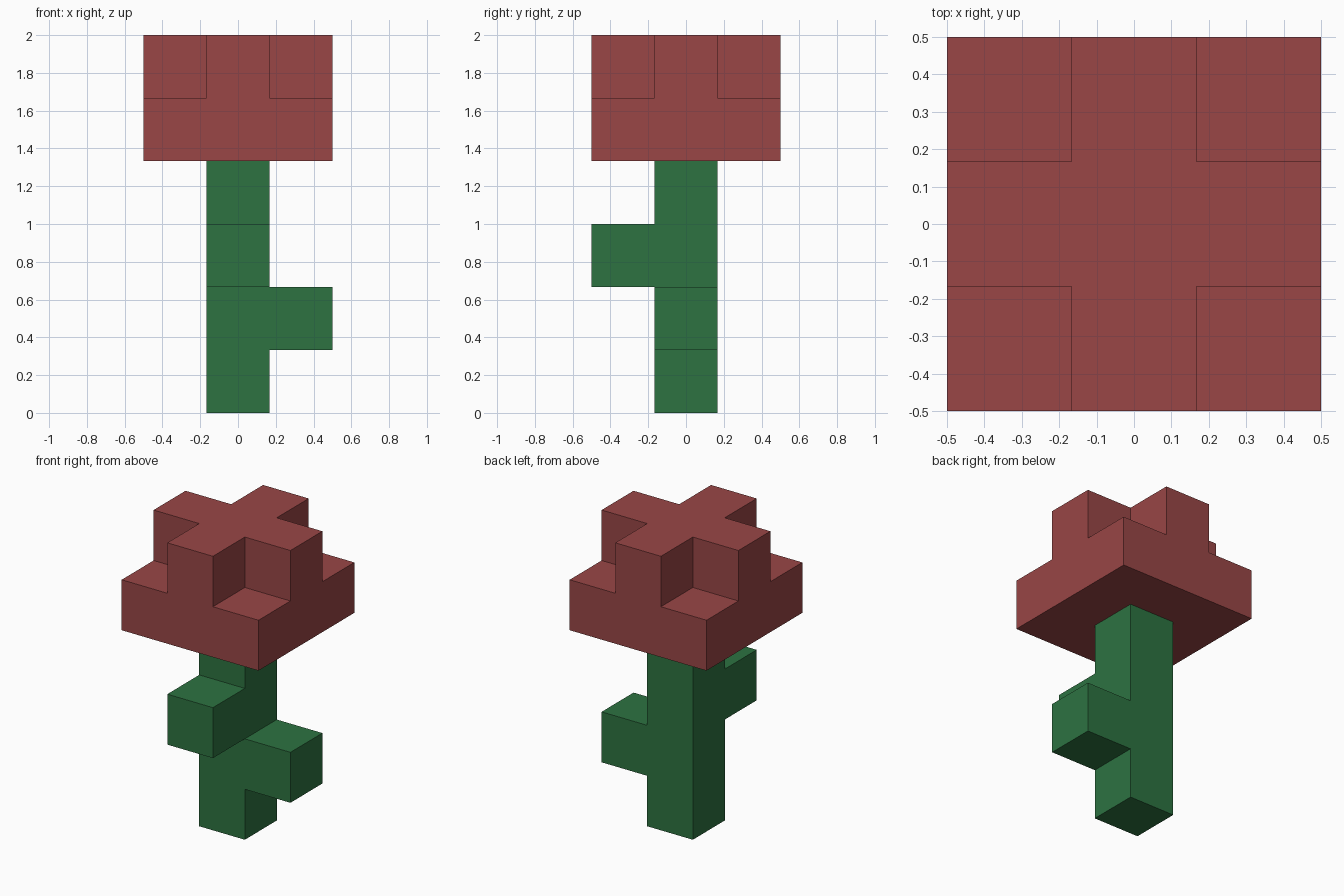
import bpy
import bmesh
from mathutils import Vector

if "Cube" in bpy.data.objects:
    bpy.data.objects.remove(bpy.data.objects["Cube"])

U = 1 / 3  # edge length of one building block
STEPS = [Vector(d) for d in ((1, 0, 0), (-1, 0, 0), (0, 1, 0),
                             (0, -1, 0), (0, 0, 1), (0, 0, -1))]


def make_material(name, color):
    mat = bpy.data.materials.new(name)
    mat.diffuse_color = (*color, 1)
    mat.use_nodes = True
    mat.node_tree.nodes["Principled BSDF"].inputs["Base Color"].default_value = mat.diffuse_color
    return mat


def block_part(name, cells, mat):
    """Join unit blocks into one clean outer shell."""
    bm = bmesh.new()
    for cell in cells:
        center = Vector(cell) + Vector((0, 0, 0.5))
        for n in STEPS:
            if tuple(int(c + d) for c, d in zip(cell, n)) in cells:
                continue
            a = Vector((n.y, n.z, n.x)) / 2
            b = n.cross(a)
            mid = center + n / 2
            corners = (mid - a - b, mid + a - b, mid + a + b, mid - a + b)
            bm.faces.new([bm.verts.new(p * U) for p in corners])
    bmesh.ops.remove_doubles(bm, verts=bm.verts, dist=0.001)
    bmesh.ops.dissolve_limit(bm, angle_limit=0.01, verts=bm.verts, edges=bm.edges)
    mesh = bpy.data.meshes.new(name)
    bm.to_mesh(mesh)
    bm.free()
    mesh.materials.append(mat)
    obj = bpy.data.objects.new(name, mesh)
    bpy.context.collection.objects.link(obj)
    return obj


red = make_material("petal red", (0.319, 0.061, 0.061))
green = make_material("stem green", (0.026, 0.17, 0.053))

# Stem: four blocks tall, one leaf to the right and one to the front
stem = {(0, 0, z) for z in range(4)} | {(1, 0, 1), (0, -1, 2)}
block_part("stem_with_leaves", stem, green)

# Blossom: square slab with a raised cross on top
span = (-1, 0, 1)
slab = {(x, y, 4) for x in span for y in span}
cross = {(x, y, 5) for x in span for y in span if x * y == 0}
block_part("blossom", slab | cross, red)
